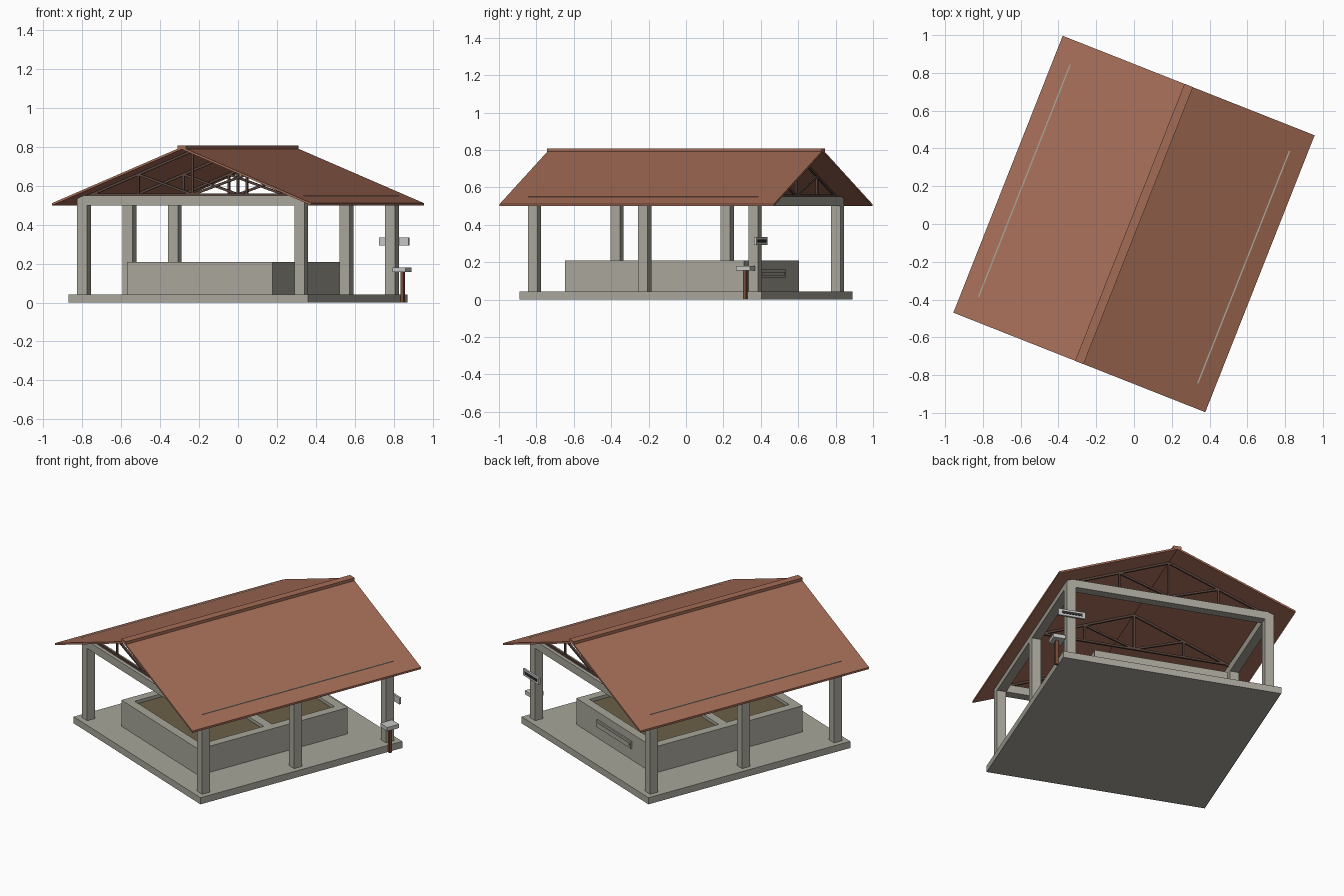
import bpy, bmesh, math
from mathutils import Matrix, Vector

cube = bpy.data.objects.get("Cube")
if cube:
    bpy.data.objects.remove(cube, do_unlink=True)

TURN = Matrix.Rotation(math.radians(-21.55), 4, 'Z')


def material(name, rgb):
    lin = [((c / 255 + 0.055) / 1.055) ** 2.4 for c in rgb] + [1.0]
    m = bpy.data.materials.new(name)
    m.use_nodes = True
    m.diffuse_color = lin
    m.node_tree.nodes["Principled BSDF"].inputs["Base Color"].default_value = lin
    return m


concrete = material("concrete", (168, 166, 155))
tile = material("terracotta", (164, 108, 86))
steel = material("dark_steel", (88, 68, 60))
soil = material("compost", (106, 95, 72))
pale = material("pale_grey", (198, 198, 196))
ink = material("charcoal", (45, 45, 45))
wood = material("brown_wood", (122, 78, 56))


def finish(name, bm, mat):
    bmesh.ops.recalc_face_normals(bm, faces=bm.faces)
    bm.transform(TURN)
    mesh = bpy.data.meshes.new(name)
    bm.to_mesh(mesh)
    bm.free()
    mesh.materials.append(mat)
    obj = bpy.data.objects.new(name, mesh)
    bpy.context.collection.objects.link(obj)
    return obj


def add_box(bm, x, y, z):
    """Box from three (low, high) ranges."""
    size = [b - a for a, b in (x, y, z)]
    mid = [(a + b) / 2 for a, b in (x, y, z)]
    bmesh.ops.create_cube(bm, size=1, matrix=Matrix.Translation(mid) @ Matrix.Diagonal(size + [1]))


def box(name, mat, x, y, z):
    bm = bmesh.new()
    add_box(bm, x, y, z)
    return finish(name, bm, mat)


def around(c, half):
    return (c - half, c + half)


def extrude_profile(name, mat, points, y0, y1):
    bm = bmesh.new()
    face = bm.faces.new([bm.verts.new((x, y0, z)) for x, z in points])
    ext = bmesh.ops.extrude_face_region(bm, geom=[face])
    verts = [v for v in ext["geom"] if isinstance(v, bmesh.types.BMVert)]
    bmesh.ops.translate(bm, verts=verts, vec=(0, y1 - y0, 0))
    return finish(name, bm, mat)


# Floor slab
SLAB = 0.042
box("floor_slab", concrete, around(0, 0.661), around(0, 0.696), (0, SLAB))

# Columns and ring beam
COL = 0.0275
CX, CY = 0.6, 0.634
for side, sx in (("right", -1), ("left", 1)):
    for place, sy in (("front", -1), ("middle", 0), ("back", 1)):
        box(f"{side}_{place}_column", concrete,
            around(sx * CX, COL), around(sy * CY, COL), (SLAB, 0.5))
    box(f"{side}_beam", concrete, around(sx * CX, COL), around(0, CY + COL), (0.5, 0.55))
for place, sy in (("front", -1), ("back", 1)):
    box(f"{place}_beam", concrete, around(0, CX - COL), around(sy * CY, COL), (0.5, 0.55))

# Gable roof with ridge cap
RX, RY, RIDGE, EAVE, THICK = 0.717, 0.788, 0.8, 0.511, 0.012
extrude_profile("roof", tile, [
    (-RX, EAVE), (0, RIDGE), (RX, EAVE),
    (RX, EAVE - THICK), (0, RIDGE - THICK), (-RX, EAVE - THICK)], -RY, RY)
CAP = 0.024
extrude_profile("ridge_cap", tile, [
    (-CAP, 0.788), (-CAP, 0.808), (CAP, 0.808), (CAP, 0.788)], -RY - 0.001, RY + 0.001)


# Roof trusses
def add_strut(bm, y, p, q, w=0.012):
    a, b = Vector((p[0], y, p[1])), Vector((q[0], y, q[1]))
    d = b - a
    rot = d.to_track_quat('Z', 'Y').to_matrix().to_4x4()
    bmesh.ops.create_cube(bm, size=1, matrix=Matrix.Translation((a + b) / 2) @ rot
                          @ Matrix.Diagonal((w, w, d.length, 1)))


def under(x):
    return RIDGE - THICK - 0.008 - abs(x) * (RIDGE - EAVE) / RX


LOW, POST = 0.556, 0.3
for place, y in (("front", -CY), ("middle", 0), ("back", CY)):
    bm = bmesh.new()
    add_strut(bm, y, (-0.56, LOW), (0.56, LOW))
    add_strut(bm, y, (0, LOW), (0, under(0)))
    for s in (-1, 1):
        add_strut(bm, y, (0, under(0)), (s * 0.59, under(0.59)))
        add_strut(bm, y, (s * POST, LOW), (s * POST, under(POST)))
        add_strut(bm, y, (0, LOW), (s * POST, under(POST)))
    finish(f"{place}_truss", bm, steel)

# Two-bay compost bin
BX, BY0, BY1, WALL, RIM = 0.402, -0.538, 0.491, 0.055, 0.208
MID = (BY0 + BY1) / 2
bm = bmesh.new()
for s in (-1, 1):
    add_box(bm, around(s * (BX - WALL / 2), WALL / 2), (BY0, BY1), (SLAB, RIM))
for y in (BY0 + WALL / 2, MID, BY1 - WALL / 2):
    add_box(bm, around(0, BX - WALL), around(y, WALL / 2), (SLAB, RIM))
finish("bin_walls", bm, concrete)
for place, y0, y1 in (("front", BY0 + WALL, MID - WALL / 2), ("back", MID + WALL / 2, BY1 - WALL)):
    box(f"{place}_bin_fill", soil, around(0, BX - WALL), (y0, y1), (SLAB, 0.188))

# Plaque on the back of the bin
box("bin_plaque", concrete, around(0, 0.18), (BY1, BY1 + 0.009), (0.115, 0.16))
box("bin_plaque_panel", concrete, around(0, 0.165), (BY1 + 0.009, BY1 + 0.012), (0.128, 0.147))

# Sign on the back left column
SY = CY + COL
box("column_sign", pale, around(CX, 0.082), (SY, SY + 0.012), (0.293, 0.335))
box("column_sign_stripe", ink, around(CX, 0.062), (SY + 0.012, SY + 0.015), (0.306, 0.322))

# Small box on a post beside the slab
box("box_post", wood, around(0.671, 0.009), around(0.605, 0.009), (0, 0.156))
box("post_box", pale, around(0.667, 0.036), around(0.605, 0.041), (0.156, 0.18))
